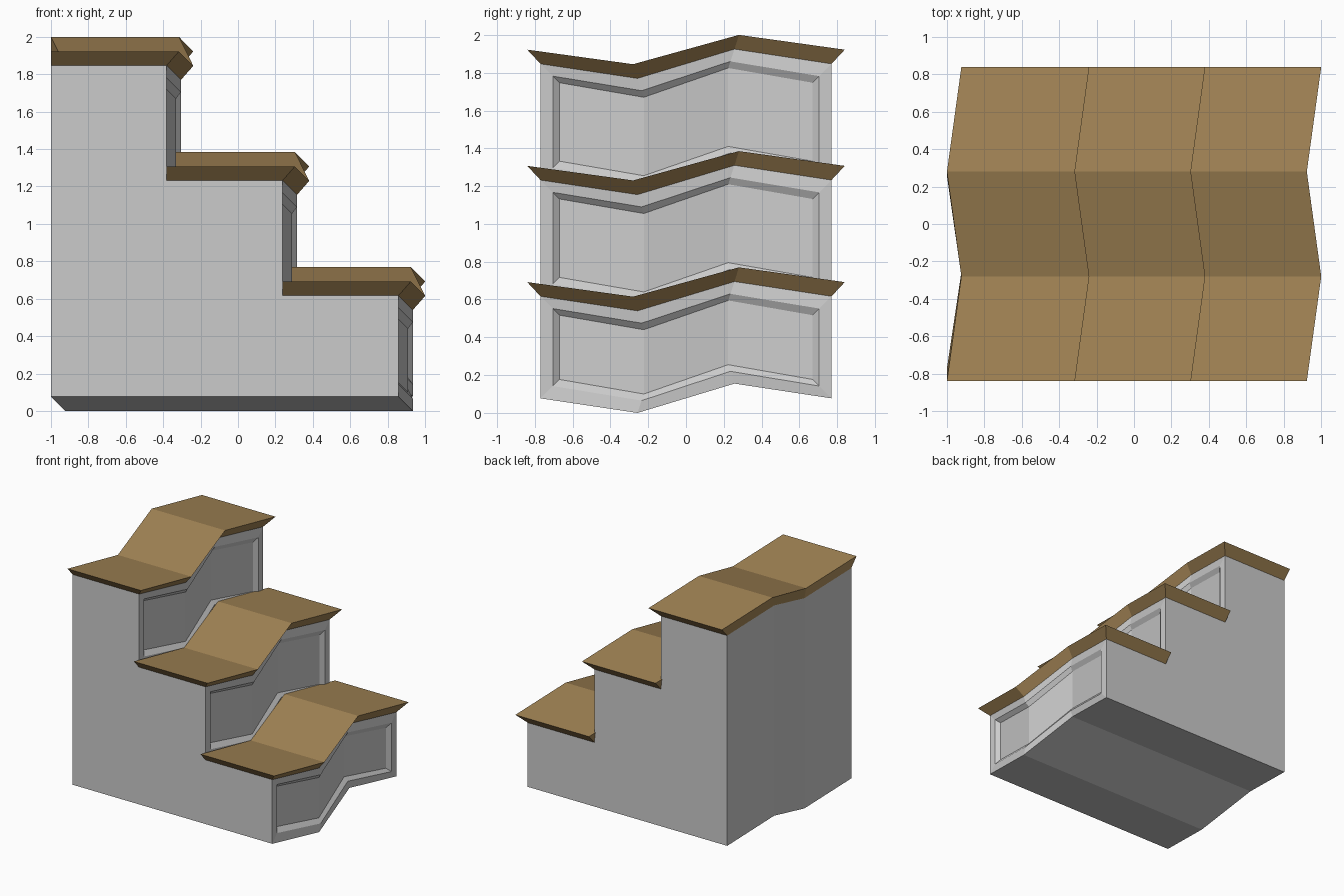
import bpy, bmesh

if "Cube" in bpy.data.objects:
    bpy.data.objects.remove(bpy.data.objects["Cube"])

DX = (0, 0.077, 0, 0.077)        # zigzag across the width, sideways
DZ = (0.077, 0, 0.155, 0.077)    # and up
HALF = 0.77                      # half width of the body
RISE, RUN, BACK = 0.615, 0.62, -1.0
THICK, LIP = 0.075, 0.066


def row(bm, x, z, h):
    """Four points across the width, at thirds, following the zigzag."""
    return [bm.verts.new((x + DX[i], h * (2 * i / 3 - 1), z + DZ[i])) for i in range(4)]


def strip(bm, a, b):
    for i in range(3):
        bm.faces.new((a[i], a[i + 1], b[i + 1], b[i]))


def ring(bm, outer_low, outer_top, inner_low, inner_top):
    """Rectangular band between an outer and an inner pair of rows."""
    strip(bm, outer_low, inner_low)
    strip(bm, inner_top, outer_top)
    for i in (0, 3):
        bm.faces.new((outer_low[i], inner_low[i], inner_top[i], outer_top[i]))


def finish(bm, name, mat=None):
    bmesh.ops.recalc_face_normals(bm, faces=bm.faces)
    mesh = bpy.data.meshes.new(name)
    bm.to_mesh(mesh)
    bm.free()
    obj = bpy.data.objects.new(name, mesh)
    bpy.context.collection.objects.link(obj)
    if mat:
        mesh.materials.append(mat)


wood = bpy.data.materials.new("tread_wood")
wood.diffuse_color = (0.36, 0.23, 0.09, 1)
wood.use_nodes = True
wood.node_tree.nodes["Principled BSDF"].inputs["Base Color"].default_value = wood.diffuse_color

risers = [0.858 - RUN * i for i in range(3)]
tops = [0.54 + RISE * i for i in range(3)]

# Stair body: stepped profile with a recessed panel in each riser
bm = bmesh.new()
first = row(bm, BACK, 0, HALF)
rows = [first]
z = 0
for k, (x, top) in enumerate(zip(risers, tops)):
    low, high = row(bm, x, z, HALF), row(bm, x, top, HALF)
    strip(bm, rows[-1], low)
    a0, a1 = (row(bm, x, v, HALF - 0.065) for v in (z + 0.065, top - 0.065))
    b0, b1 = (row(bm, x - 0.026, v, HALF - 0.1) for v in (z + 0.1, top - 0.1))
    ring(bm, low, high, a0, a1)
    ring(bm, a0, a1, b0, b1)
    strip(bm, b0, b1)
    rows += [low, high]
    z = top
last = row(bm, BACK, z, HALF)
strip(bm, rows[-1], last)
strip(bm, last, first)
rows.append(last)
for i in (0, 3):
    bm.faces.new([r[i] for r in rows])
finish(bm, "stair_body")

# Treads: slabs flaring outward to the top edge
for k, (x, z) in enumerate(zip(risers, tops)):
    left = risers[k + 1] if k < 2 else BACK
    bm = bmesh.new()
    loop = [row(bm, left, z, HALF), row(bm, x, z, HALF),
            row(bm, x + LIP, z + THICK, HALF + 0.07), row(bm, left, z + THICK, HALF + 0.07)]
    for j in range(4):
        strip(bm, loop[j], loop[(j + 1) % 4])
    for i in (0, 3):
        bm.faces.new([r[i] for r in loop])
    finish(bm, f"tread_{k + 1}", wood)
